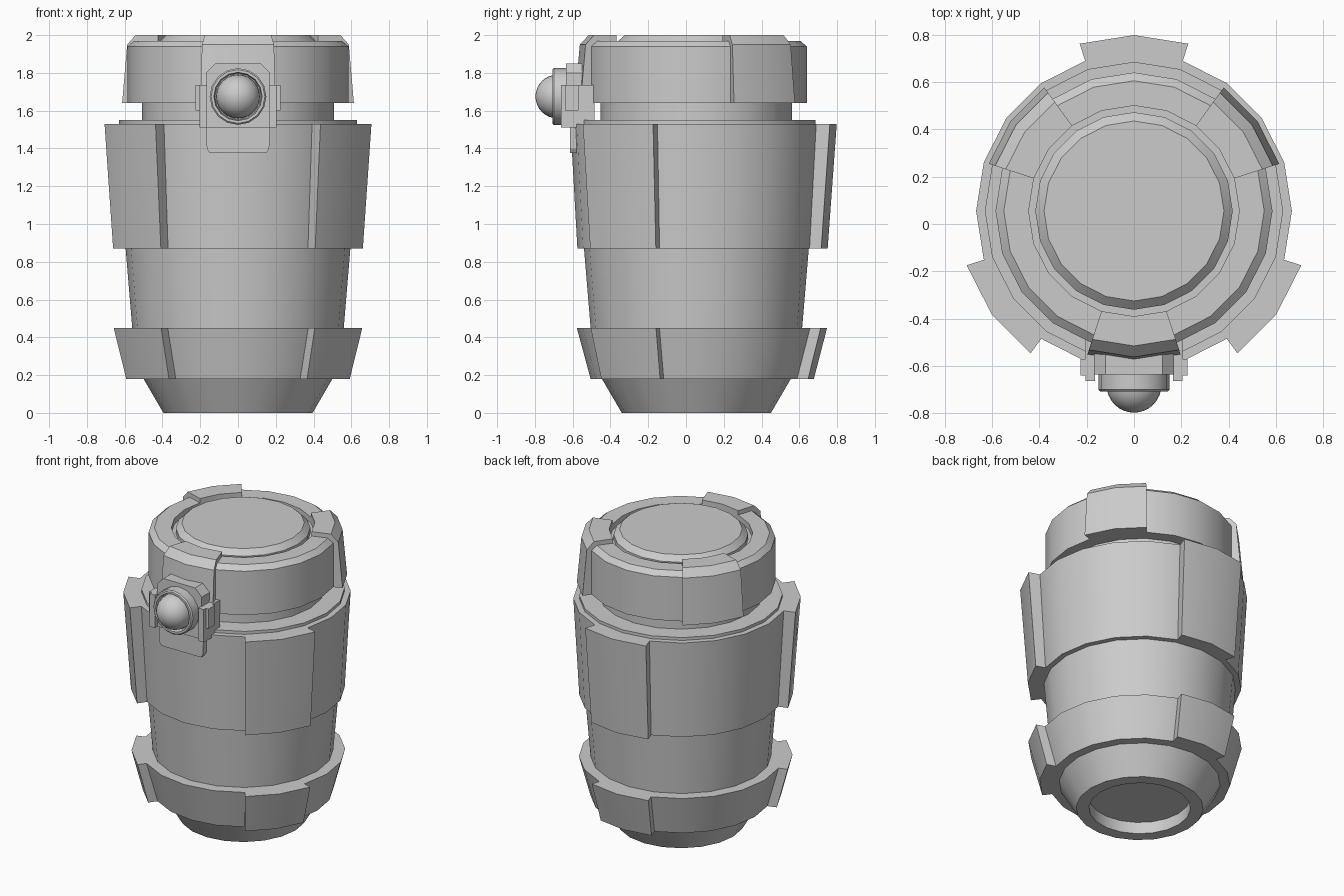
import bpy, bmesh, math
from mathutils import Vector

if "Cube" in bpy.data.objects:
    bpy.data.objects.remove(bpy.data.objects["Cube"])

CY = 0.055      # main axis offset in y
SIDES = 20


def finish(name, bm, smooth=True):
    bmesh.ops.remove_doubles(bm, verts=bm.verts, dist=1e-5)
    bmesh.ops.recalc_face_normals(bm, faces=bm.faces)
    me = bpy.data.meshes.new(name)
    bm.to_mesh(me)
    bm.free()
    ob = bpy.data.objects.new(name, me)
    bpy.context.collection.objects.link(ob)
    if smooth:
        bpy.ops.object.select_all(action='DESELECT')
        ob.select_set(True)
        bpy.context.view_layer.objects.active = ob
        bpy.ops.object.shade_smooth_by_angle(angle=math.radians(25))
    return ob


def lathe(name, profile, steps=SIDES, first=0, sides=SIDES, place=None):
    """Revolve an (r, z) profile; a partial turn is a closed profile with end caps."""
    full = steps == sides
    place = place or (lambda x, y, z: (x, y + CY, z))
    bm = bmesh.new()
    rings = []
    for i in range(steps if full else steps + 1):
        a = 2 * math.pi * (first + i) / sides
        rings.append([bm.verts.new(Vector(place(r * math.cos(a), r * math.sin(a), z)))
                      for r, z in profile])
    n = len(profile)
    for i in range(steps):
        a, b = rings[i], rings[(i + 1) % len(rings)]
        for j in range(n - 1 if full else n):
            k = (j + 1) % n
            loop = [a[j], b[j], b[k], a[k]]
            if full and profile[j][0] == 0:
                loop = [a[j], b[k], a[k]]
            elif full and profile[k][0] == 0:
                loop = [a[j], b[j], a[k]]
            bm.faces.new(loop)
    if not full:
        bm.faces.new(rings[0])
        bm.faces.new(rings[-1])
    return finish(name, bm)


def prism(name, pts, y0, y1):
    """Extrude an (x, z) outline from y0 to y1."""
    bm = bmesh.new()
    f = bm.faces.new([bm.verts.new((x, y0, z)) for x, z in pts])
    ext = bmesh.ops.extrude_face_region(bm, geom=[f])
    for v in ext['geom']:
        if isinstance(v, bmesh.types.BMVert):
            v.co.y = y1
    return finish(name, bm, False)


# Canister body with recessed base and neck
lathe("body", [(0, .08), (.315, .08), (.315, 0), (.395, 0), (.5, .18), (.56, .18),
               (.633, .45), (.56, .45), (.595, .87), (.63, .87), (.667, 1.53),
               (.63, 1.53), (.63, 1.55), (.507, 1.55), (.507, 1.66), (0, 1.66)])

# Cap with groove and raised centre disc
lathe("cap", [(0, 1.64), (.585, 1.64), (.585, 1.94), (.55, 1.97), (.445, 1.97),
              (.445, 1.93), (.417, 1.93), (.417, 1.965), (.38, 2.0), (0, 2.0)])

# Raised pads: three on each band, three on the cap
for i, first in enumerate((4, 11, 17)):
    lathe(f"lower_pad_{i}", [(.53, .18), (.622, .18), (.692, .45), (.53, .45)], 2, first)
    lathe(f"upper_pad_{i}", [(.57, .87), (.695, .87), (.743, 1.53), (.631, 1.53)], 2, first)
for i, first in enumerate((1, 7, 14)):
    lathe(f"cap_pad_{i}", [(.54, 1.64), (.645, 1.64), (.617, 1.95), (.57, 2.0),
                           (.445, 2.0), (.445, 1.95), (.54, 1.95)], 2, first)

# Latch plate and its lower tongue
prism("latch_plate", [(-.17, 1.51), (.17, 1.51), (.17, 1.8), (.12, 1.85),
                      (-.12, 1.85), (-.17, 1.8)], -.635, -.5)
prism("latch_tongue", [(-.17, 1.52), (.17, 1.52), (.165, 1.40), (.15, 1.375),
                       (-.15, 1.375), (-.165, 1.40)], -.615, -.54)

# Side wings of the latch
for side, s in (("left", -1), ("right", 1)):
    prism(f"wing_{side}", [(s * .165, 1.51), (s * .205, 1.51), (s * .205, 1.735),
                           (s * .165, 1.735)], -.663, -.485)
    prism(f"wing_lip_{side}", [(s * .2, 1.6), (s * .225, 1.6), (s * .225, 1.735),
                               (s * .2, 1.735)], -.64, -.57)

# Round button housing and domed button, revolved about y
forward = lambda x, y, z: (x, -z, y + 1.675)
lathe("button_housing", [(0, .6), (.15, .6), (.15, .7), (.142, .708), (.128, .708),
                         (.122, .67), (0, .67)], 16, 0, 16, forward)
dome = [(.116 * math.cos(t * math.pi / 16), .68 + .117 * math.sin(t * math.pi / 16))
        for t in range(8)] + [(0, .797)]
lathe("button", [(0, .65), (.116, .65)] + dome, 24, 0, 24, forward)
